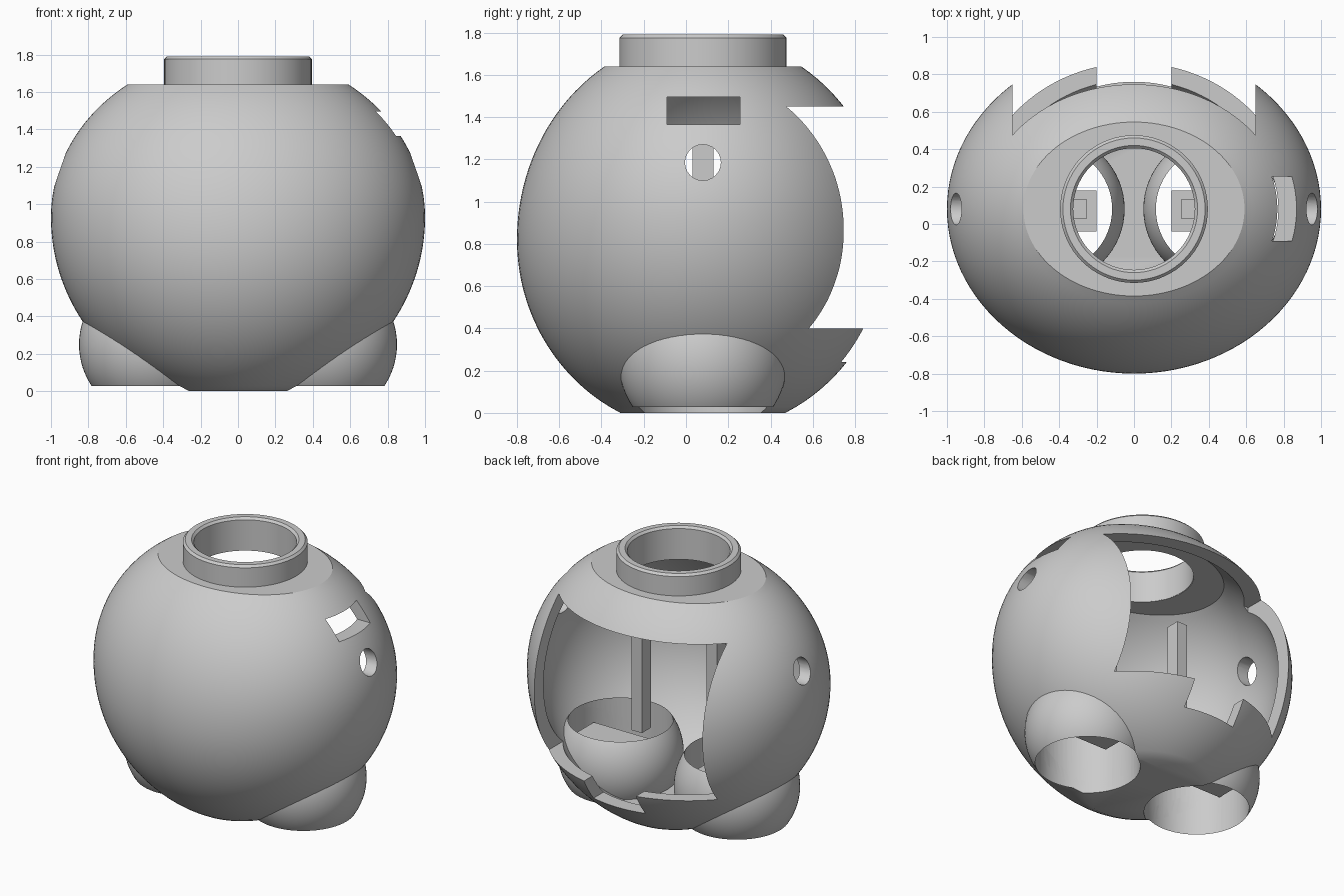
import bpy, bmesh, math
from mathutils import Matrix

cube = bpy.data.objects.get("Cube")
if cube:
    bpy.data.objects.remove(cube, do_unlink=True)

grey = bpy.data.materials.new("plain grey")
grey.use_nodes = True
grey.diffuse_color = (0.6, 0.6, 0.6, 1)
grey.node_tree.nodes["Principled BSDF"].inputs["Base Color"].default_value = (0.6, 0.6, 0.6, 1)

CY = 0.08      # depth of the model's main axis
TOP = 1.64     # flat top of the body
WALL = 0.08


def make(name, bm):
    bmesh.ops.recalc_face_normals(bm, faces=bm.faces)
    mesh = bpy.data.meshes.new(name)
    bm.to_mesh(mesh)
    bm.free()
    obj = bpy.data.objects.new(name, mesh)
    bpy.context.collection.objects.link(obj)
    mesh.materials.append(grey)
    return obj


def box(name, x0, x1, y0, y1, z0, z1):
    bm = bmesh.new()
    mat = Matrix.Translation(((x0 + x1) / 2, (y0 + y1) / 2, (z0 + z1) / 2))
    mat = mat @ Matrix.Diagonal((x1 - x0, y1 - y0, z1 - z0, 1))
    bmesh.ops.create_cube(bm, size=1, matrix=mat)
    return make(name, bm)


def cylinder(name, r, depth, centre, axis="Z", segments=64):
    bm = bmesh.new()
    mat = Matrix.Translation(centre)
    if axis == "X":
        mat = mat @ Matrix.Rotation(math.pi / 2, 4, "Y")
    bmesh.ops.create_cone(bm, cap_ends=True, segments=segments, radius1=r,
                          radius2=r, depth=depth, matrix=mat)
    return make(name, bm)


def half_width(z, centre, lower, upper, inset):
    c = (upper if z > centre else lower) - inset
    return math.sqrt(max(0.002, 1 - ((z - centre) / c) ** 2))


def egg(name, inset, rings=56, segments=112):
    """Stacked elliptical rings with flat ends."""
    bm = bmesh.new()
    rows = []
    for i in range(rings + 1):
        z = inset + (TOP - 2 * inset) * i / rings
        rx = (1 - inset) * half_width(z, 0.93, 1.0, 0.88, inset)
        ry = (0.88 - inset) * half_width(z, 0.82, 0.915, 0.966, inset)
        rows.append([bm.verts.new((rx * math.cos(a), CY + ry * math.sin(a), z))
                     for a in (math.tau * k / segments for k in range(segments))])
    for low, high in zip(rows, rows[1:]):
        for k in range(segments):
            n = (k + 1) % segments
            bm.faces.new((low[k], low[n], high[n], high[k]))
    bm.faces.new(rows[0])
    bm.faces.new(rows[-1])
    return make(name, bm)


def cut(target, cutter):
    mod = target.modifiers.new("cut", "BOOLEAN")
    mod.operation = "DIFFERENCE"
    mod.solver = "EXACT"
    mod.object = cutter
    bpy.context.view_layer.objects.active = target
    bpy.ops.object.modifier_apply(modifier=mod.name)
    bpy.data.objects.remove(cutter, do_unlink=True)


def smooth(obj):
    bpy.ops.object.select_all(action="DESELECT")
    obj.select_set(True)
    bpy.context.view_layer.objects.active = obj
    bpy.ops.object.shade_smooth_by_angle(angle=math.radians(30))


# Hollow body with neck hole, side ports, slot and rear hatch
body = egg("body_shell", 0)
cut(body, egg("hollow", WALL))
cut(body, cylinder("neck_hole", 0.33, 0.5, (0, CY, TOP)))
cut(body, cylinder("side_ports", 0.085, 3, (0, CY, 1.185), "X", 24))
cut(body, box("slot", 0.5, 1.2, -0.09, 0.255, 1.365, 1.495))
cut(body, box("hatch", -0.65, 0.65, 0.35, 1.3, 0.4, 1.45))
cut(body, box("hatch_notch", -0.2, 0.2, 0.4, 1.3, 0.24, 0.6))
for side in (-1, 1):
    cut(body, cylinder("leg_hole", 0.333, 0.7, (side * 0.45, CY, 0.12)))
smooth(body)

# Neck collar, a tube with a softened top edge
bm = bmesh.new()
profile = [(0.395, 1.6), (0.395, 1.775), (0.38, 1.79), (0.34, 1.79), (0.325, 1.775), (0.325, 1.56)]
steps = 72
columns = [[bm.verts.new((r * math.cos(a), CY + r * math.sin(a), z)) for r, z in profile]
           for a in (math.tau * k / steps for k in range(steps))]
for k in range(steps):
    one, two = columns[k], columns[(k + 1) % steps]
    for j in range(len(profile)):
        m = (j + 1) % len(profile)
        bm.faces.new((one[j], two[j], two[m], one[m]))
smooth(make("neck_collar", bm))

# Feet: bored spheres, each with a cross bar and an upright post
for side, label in ((-1, "right"), (1, "left")):
    bm = bmesh.new()
    bmesh.ops.create_uvsphere(bm, u_segments=64, v_segments=40, radius=0.4,
                              matrix=Matrix.Translation((side * 0.45, CY, 0.25)))
    foot = make(label + "_foot", bm)
    cut(foot, cylinder("foot_bore", 0.333, 1.2, (side * 0.45, CY, 0.25)))
    smooth(foot)
    x0, x1 = sorted((side * 0.2, side * 0.74))
    box(label + "_foot_bar", x0, x1, -0.04, 0.18, 0.27, 0.33)
    x0, x1 = sorted((side * 0.25, side * 0.33))
    box(label + "_post", x0, x1, 0.03, 0.13, 0.45, 1.3)
